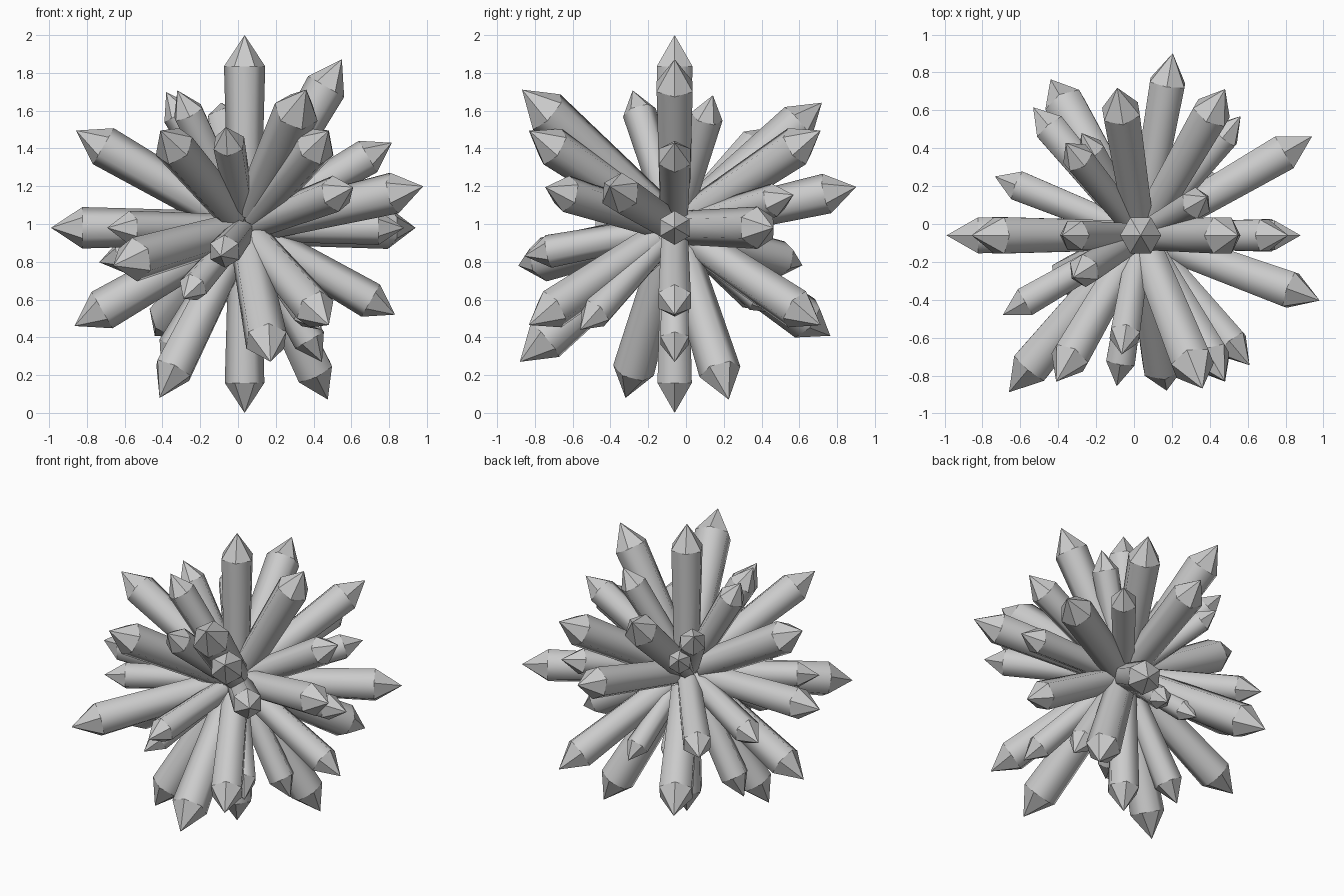
import bpy, bmesh
from math import radians, cos, sin, pi
from mathutils import Matrix

if "Cube" in bpy.data.objects:
    bpy.data.objects.remove(bpy.data.objects["Cube"])

CENTRE = Matrix.Translation((0.035, -0.06, 0.98))

# Azimuth -> (elevation, length) of each crystal at that heading
CRYSTALS = {
    0: [(0, .845), (30, .9), (60, 1.03), (-30, .92), (-60, .82), (90, 1.02), (-90, .98)],
    180: [(0, 1.025), (30, 1.03), (60, .83), (-30, 1.04), (-60, .88)],
    30: [(0, 1.045), (60, .81)],
    33: [(-60, 1.05)],
    210: [(0, .84), (-60, 1.04)],
    212: [(60, .84)],
    60: [(30, 1.03), (-30, 1.03)],
    120: [(30, .72), (-31, 1.11)],
    240: [(30, 1.03), (-30, .75)],
    300: [(30, 1.025), (-30, 1.03)],
    # shallow band
    50: [(12, .84)], 80: [(12.5, 1.0)], 310: [(13.5, .92)], 340: [(12.3, 1.03)],
    130: [(-12.7, .905)], 158: [(-12.4, .85)], 230: [(-10.5, 1.1)], 261: [(-10.5, .82), (40, .83)],
    # steep band
    99: [(40, 1.03)], 129: [(40, .82)], 292: [(40, 1.138)],
    279.5: [(-40.5, 1.093)], 309: [(-40, .84)], 81: [(-40, .70)], 112: [(-40, .68)],
}


def crystal(name, az, el, length):
    """Hexagonal shaft, slightly tapered to the root, with a six-sided point."""
    r = 0.107 * length
    bm = bmesh.new()

    def ring(radius, z):
        return [bm.verts.new((radius * cos(i * pi / 3), radius * sin(i * pi / 3), z))
                for i in range(6)]

    root = ring(r * 0.82, 0.14 * length)
    shoulder = ring(r, 0.838 * length)
    tip = bm.verts.new((0, 0, length))
    for i in range(6):
        j = (i + 1) % 6
        side = bm.faces.new((root[i], root[j], shoulder[j], shoulder[i]))
        side.smooth = True
        bm.faces.new((shoulder[i], shoulder[j], tip))
    bm.transform(CENTRE @ Matrix.Rotation(radians(az), 4, 'Z')
                 @ Matrix.Rotation(radians(90 - el), 4, 'Y'))
    mesh = bpy.data.meshes.new(name)
    bm.to_mesh(mesh)
    bm.free()
    bpy.context.collection.objects.link(bpy.data.objects.new(name, mesh))


# Radiating cluster
count = 0
for azimuth, spikes in CRYSTALS.items():
    for elevation, size in spikes:
        count += 1
        crystal(f"crystal_{count:02d}", azimuth, elevation, size)
